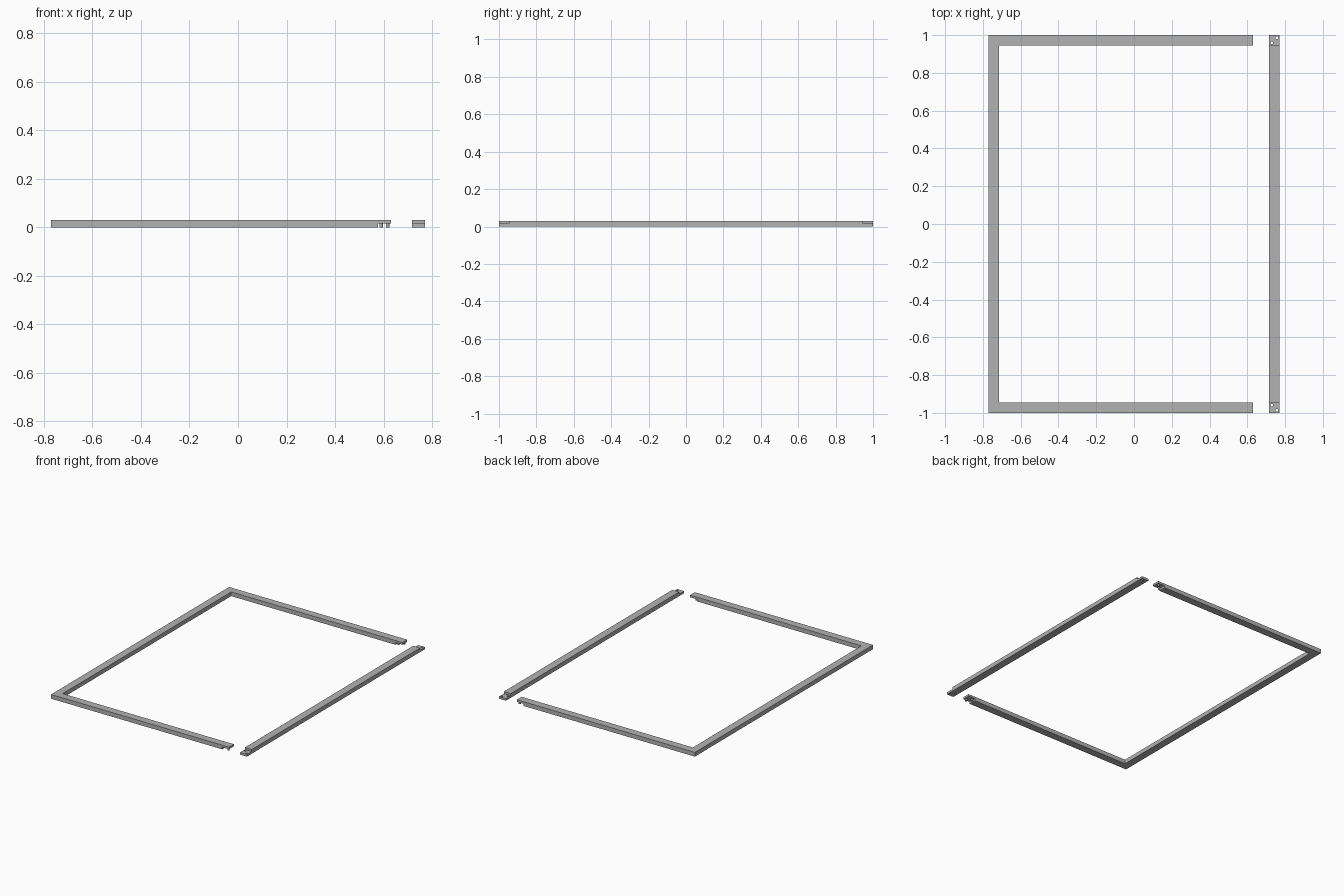
import bpy, bmesh
from mathutils import Matrix, Vector

cube = bpy.data.objects.get("Cube")
if cube:
    bpy.data.objects.remove(cube, do_unlink=True)

# Overall sizes: half width, half depth, rail width, height, lap level
HX, HY, W, H = 0.77, 1.0, 0.054, 0.03
MID = H / 2
ARM_END = 0.63
PIN_R, PIN_OFF = 0.007, 0.0135

grey = bpy.data.materials.new("plain grey")
grey.use_nodes = True
colour = (0.45, 0.45, 0.45, 1)
grey.diffuse_color = colour
grey.node_tree.nodes["Principled BSDF"].inputs["Base Color"].default_value = colour


def finish(name, bm):
    bmesh.ops.recalc_face_normals(bm, faces=bm.faces)
    mesh = bpy.data.meshes.new(name)
    bm.to_mesh(mesh)
    bm.free()
    mesh.materials.append(grey)
    obj = bpy.data.objects.new(name, mesh)
    bpy.context.collection.objects.link(obj)
    return obj


def prism(name, outline, z0, z1):
    bm = bmesh.new()
    face = bm.faces.new([bm.verts.new((x, y, z0)) for x, y in outline])
    top = bmesh.ops.extrude_face_region(bm, geom=[face])["geom"]
    verts = [v for v in top if isinstance(v, bmesh.types.BMVert)]
    bmesh.ops.translate(bm, verts=verts, vec=(0, 0, z1 - z0))
    return finish(name, bm)


def box(name, x0, x1, y0, y1, z0, z1):
    return prism(name, [(x0, y0), (x1, y0), (x1, y1), (x0, y1)], z0, z1)


def cylinder(name, x, y, z0, z1, r):
    bm = bmesh.new()
    bmesh.ops.create_cone(bm, cap_ends=True, segments=24, radius1=r, radius2=r,
                          depth=z1 - z0,
                          matrix=Matrix.Translation(Vector((x, y, (z0 + z1) / 2))))
    obj = finish(name, bm)
    for p in obj.data.polygons:
        p.use_smooth = len(p.vertices) == 4
    return obj


def cut(target, cutter):
    mod = target.modifiers.new("cut", "BOOLEAN")
    mod.operation = "DIFFERENCE"
    mod.solver = "EXACT"
    mod.object = cutter
    cutter.hide_render = True
    cutter.hide_set(True)


# Three-sided frame and the separate closing rail
inner_x, inner_y = -HX + W, HY - W
frame = prism("three_sided_frame", [
    (-HX, -HY), (ARM_END, -HY), (ARM_END, -inner_y), (inner_x, -inner_y),
    (inner_x, inner_y), (ARM_END, inner_y), (ARM_END, HY), (-HX, HY)], 0, H)
rail = box("closing_rail", HX - W, HX, -HY, HY, 0, H)

# Half-lap joints with two dowels and matching holes at each end
for side, label in ((-1, "front"), (1, "back")):
    y0, y1 = sorted((side * inner_y, side * (HY + 0.02)))
    fy0, fy1 = sorted((side * (inner_y - 0.02), side * (HY + 0.02)))
    cut(frame, box(label + "_arm_lap_cutter", ARM_END - W, ARM_END + 0.02,
                   fy0, fy1, -0.02, MID))
    cut(rail, box(label + "_rail_lap_cutter", HX - W - 0.02, HX + 0.02,
                  y0, y1, MID, H + 0.02))
    for i, off in enumerate((-PIN_OFF, PIN_OFF), 1):
        y = side * (HY - W / 2 + off)
        cylinder(f"{label}_dowel_{i}", ARM_END - W / 2 + off, y, 0, MID, PIN_R)
        cut(rail, cylinder(f"{label}_hole_cutter_{i}", HX - W / 2 + off, y,
                           -0.02, H + 0.02, PIN_R))
